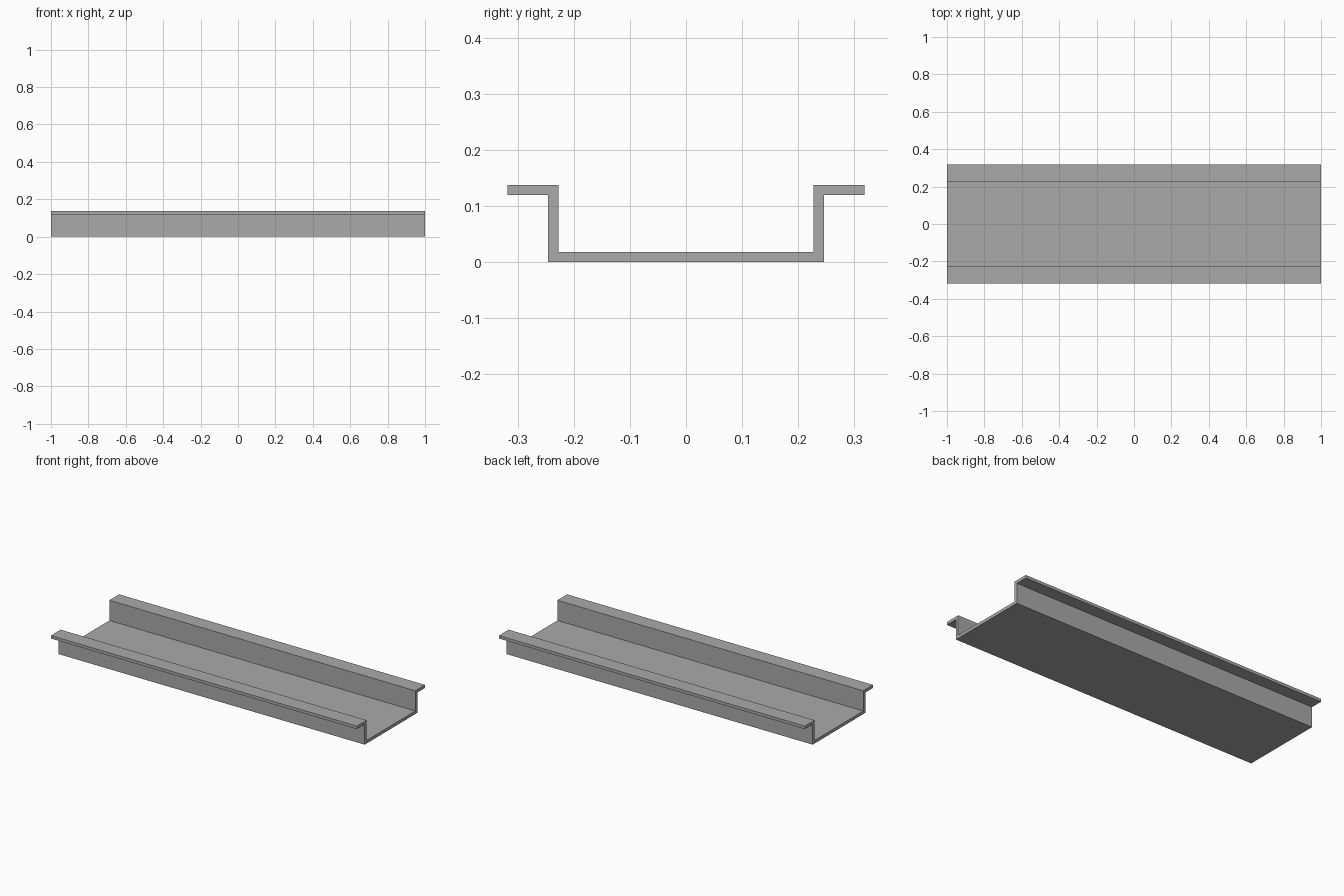
import bpy
import bmesh

cube = bpy.data.objects.get("Cube")
if cube:
    bpy.data.objects.remove(cube, do_unlink=True)

# Plain grey metal
grey = bpy.data.materials.new("grey_metal")
grey.use_nodes = True
color = (0.4, 0.4, 0.4, 1)
grey.diffuse_color = color
grey.node_tree.nodes["Principled BSDF"].inputs["Base Color"].default_value = color

# Main sizes
half_length = 1.0
lip, outer, inner = 0.3185, 0.2455, 0.2275
floor_top, lip_bottom, height = 0.018, 0.12, 0.1375

# Hat-shaped section: right half (y, z), then its mirror image
half = [(outer, 0), (outer, lip_bottom), (lip, lip_bottom),
        (lip, height), (inner, height), (inner, floor_top)]
section = half + [(-y, z) for y, z in reversed(half)]

# Extrude the section along x
bm = bmesh.new()
end = bm.faces.new([bm.verts.new((-half_length, y, z)) for y, z in section])
extruded = bmesh.ops.extrude_face_region(bm, geom=[end], use_keep_orig=True)
moved = [v for v in extruded["geom"] if isinstance(v, bmesh.types.BMVert)]
bmesh.ops.translate(bm, verts=moved, vec=(2 * half_length, 0, 0))
bmesh.ops.recalc_face_normals(bm, faces=bm.faces)

mesh = bpy.data.meshes.new("channel_rail")
bm.to_mesh(mesh)
bm.free()
mesh.materials.append(grey)
rail = bpy.data.objects.new("channel_rail", mesh)
bpy.context.collection.objects.link(rail)
